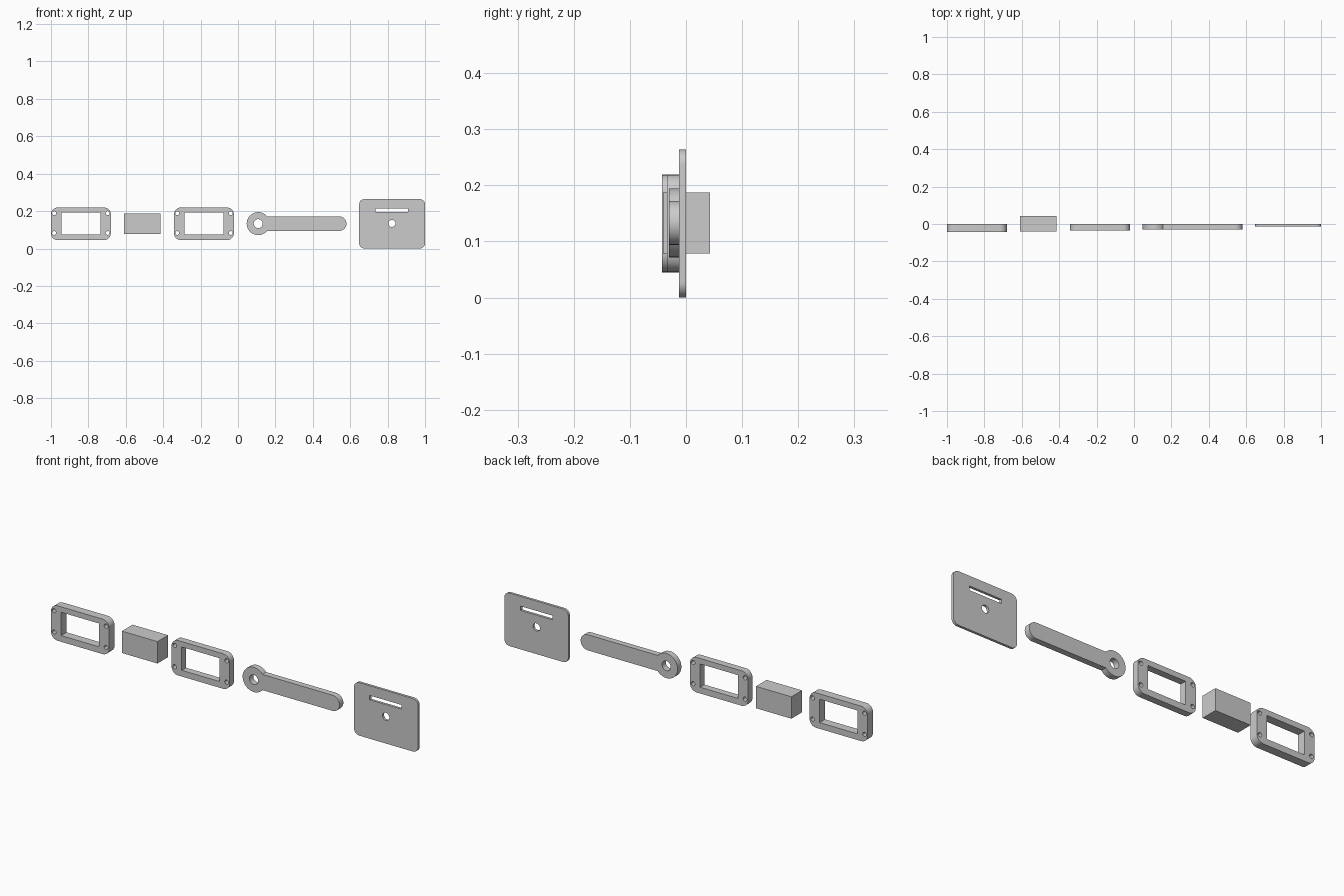
import bpy, bmesh
from math import sin, cos, pi, asin

if "Cube" in bpy.data.objects:
    bpy.data.objects.remove(bpy.data.objects["Cube"])

Z = 0.132  # common centre height


def circle(x, z, r, n=32):
    return [(x + r * cos(2 * pi * i / n), z + r * sin(2 * pi * i / n)) for i in range(n)]


def arc(x, z, r, a, b, n):
    return [(x + r * cos(a + (b - a) * i / n), z + r * sin(a + (b - a) * i / n))
            for i in range(n + 1)]


def rect(x0, x1, z0, z1, r=0.0):
    if not r:
        return [(x0, z0), (x1, z0), (x1, z1), (x0, z1)]
    corners = [(x1 - r, z1 - r), (x0 + r, z1 - r), (x0 + r, z0 + r), (x1 - r, z0 + r)]
    return [p for i, (x, z) in enumerate(corners)
            for p in arc(x, z, r, i * pi / 2, (i + 1) * pi / 2, 8)]


def plate(name, loops, front, back=0.0):
    """Fill an outline with holes in the XZ plane and extrude it along Y."""
    bm = bmesh.new()
    for loop in loops:
        vs = [bm.verts.new((x, back, z)) for x, z in loop]
        for i, v in enumerate(vs):
            bm.edges.new((v, vs[(i + 1) % len(vs)]))
    bmesh.ops.triangle_fill(bm, edges=bm.edges[:], use_beauty=True, normal=(0, 1, 0))
    ext = bmesh.ops.extrude_face_region(bm, geom=bm.faces[:], use_keep_orig=True)
    moved = [g for g in ext["geom"] if isinstance(g, bmesh.types.BMVert)]
    bmesh.ops.translate(bm, verts=moved, vec=(0, front - back, 0))
    bmesh.ops.recalc_face_normals(bm, faces=bm.faces[:])
    me = bpy.data.meshes.new(name)
    bm.to_mesh(me)
    bm.free()
    ob = bpy.data.objects.new(name, me)
    bpy.context.collection.objects.link(ob)
    bpy.context.view_layer.objects.active = ob
    ob.select_set(True)
    bpy.ops.object.shade_smooth_by_angle(angle=0.5)
    ob.select_set(False)
    return ob


# Two screw-down frames of different thickness
def frame(name, cx, depth):
    loops = [rect(cx - 0.16, cx + 0.16, Z - 0.087, Z + 0.087, 0.036),
             rect(cx - 0.104, cx + 0.104, Z - 0.056, Z + 0.06)]
    loops += [circle(cx + sx * 0.143, Z + 0.004 + sz * 0.053, 0.0105, 20)
              for sx in (-1, 1) for sz in (-1, 1)]
    plate(name, loops, -depth)


frame("thick_frame", -0.84, 0.0425)
frame("thin_frame", -0.182, 0.034)

# Solid block
plate("block", [rect(-0.61, -0.415, 0.078, 0.187)], -0.041, 0.0425)

# Lever arm: round eye joined to a round-ended bar
hx, R, h, end = 0.108, 0.0615, 0.039, 0.58
a = asin(h / R)
outline = arc(hx, Z + 0.001, R, a, 2 * pi - a, 40) + arc(end - h, Z + 0.001, h, -pi / 2, pi / 2, 20)
plate("lever_arm", [outline, circle(hx, Z + 0.001, 0.024)], -0.03)

# Mounting plate with slot and centre hole
plate("mounting_plate", [rect(0.648, 1.0, 0.0, 0.264, 0.028),
                         rect(0.734, 0.91, 0.194, 0.215),
                         circle(0.823, Z + 0.002, 0.019)], -0.0125)
